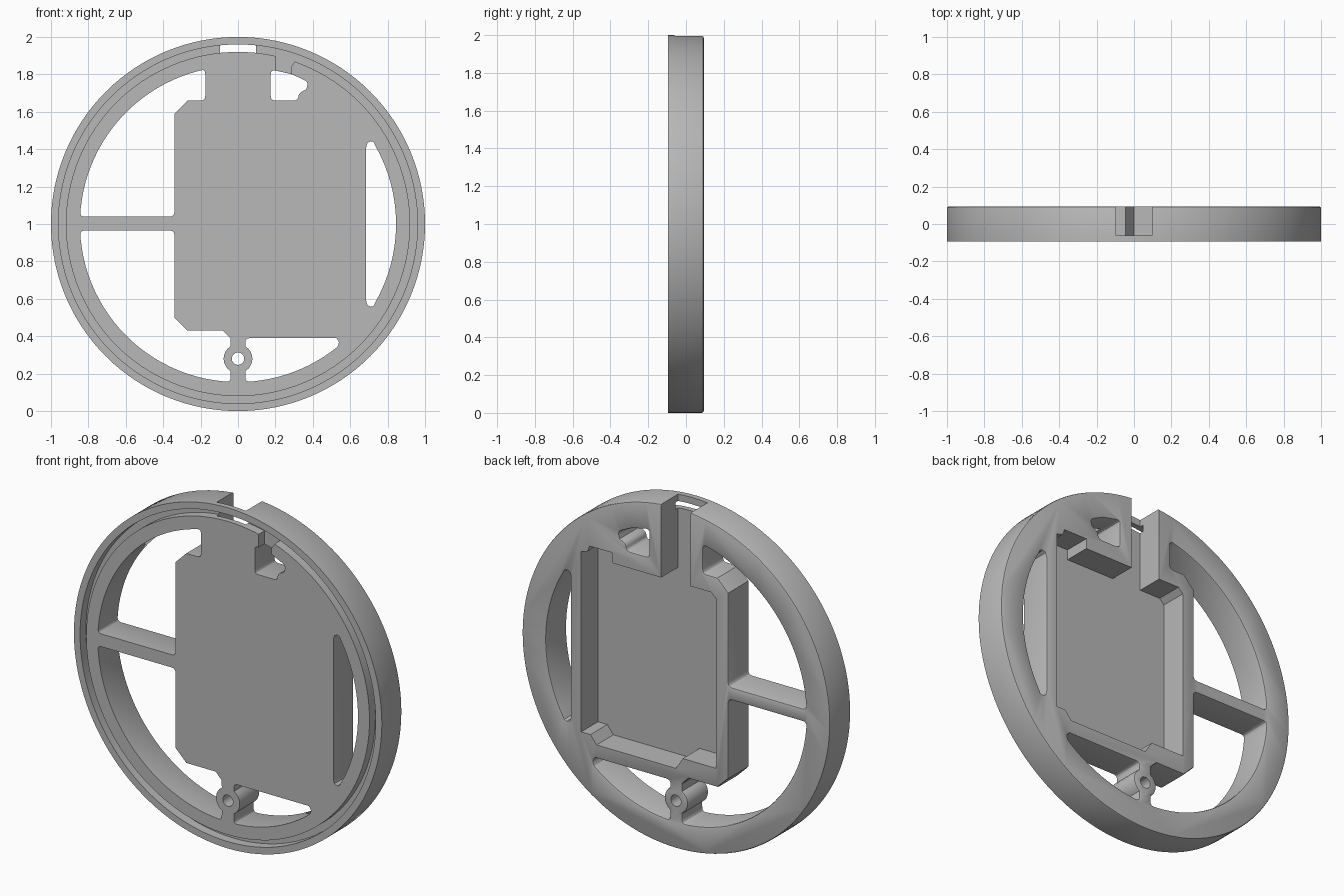
import bpy, bmesh
from math import cos, sin, radians, pi
from mathutils import Vector

cube = bpy.data.objects.get("Cube")
if cube:
    bpy.data.objects.remove(cube, do_unlink=True)

FRONT, BACK, FLOOR = -0.094, 0.094, -0.062
CENTRE, BOSS = (0, 1), (0, 0.28)
R_WIN, R_BOSS = 0.845, 0.077

grey = bpy.data.materials.new("matte grey")
grey.use_nodes = True
grey.diffuse_color = (0.48, 0.48, 0.48, 1)
grey.node_tree.nodes["Principled BSDF"].inputs["Base Color"].default_value = grey.diffuse_color


def arc(centre, r, a0, a1, n):
    """Points along an arc in the x-z plane, angles in degrees."""
    angles = [radians(a0 + (a1 - a0) * i / n) for i in range(n + 1)]
    return [(centre[0] + r * cos(a), centre[1] + r * sin(a)) for a in angles]


def rounded(points, r, limit=55):
    """Round the sharp corners of an outline."""
    pts, out = [Vector(p) for p in points], []
    for i, p in enumerate(pts):
        a, b = pts[i - 1] - p, pts[(i + 1) % len(pts)] - p
        if 180 - a.angle(b) * 180 / pi < limit:
            out.append(p)
            continue
        s = p + a.normalized() * min(r, a.length * 0.45)
        e = p + b.normalized() * min(r, b.length * 0.45)
        for k in range(5):
            t = k / 4
            out.append(s * (1 - t) ** 2 + p * 2 * t * (1 - t) + e * t * t)
    return out


def make(name, bm):
    bmesh.ops.recalc_face_normals(bm, faces=bm.faces)
    mesh = bpy.data.meshes.new(name)
    bm.to_mesh(mesh)
    bm.free()
    mesh.materials.append(grey)
    obj = bpy.data.objects.new(name, mesh)
    bpy.context.collection.objects.link(obj)
    return obj


def prism(name, outline, y0, y1):
    bm = bmesh.new()
    face = bm.faces.new([bm.verts.new((p[0], y0, p[1])) for p in outline])
    ext = bmesh.ops.extrude_face_region(bm, geom=[face])["geom"]
    moved = [v for v in ext if isinstance(v, bmesh.types.BMVert)]
    bmesh.ops.translate(bm, verts=moved, vec=(0, y1 - y0, 0))
    return make(name, bm)


def cut(target, cutter):
    cutter.hide_render = True
    mod = target.modifiers.new("cut", "BOOLEAN")
    mod.operation, mod.solver, mod.object = "DIFFERENCE", "EXACT", cutter
    bpy.context.view_layer.objects.active = target
    bpy.ops.object.modifier_apply(modifier=mod.name)
    bpy.data.objects.remove(cutter, do_unlink=True)


# Round body
frame = prism("round_frame", arc(CENTRE, 1, 0, 360, 128)[:-1], FRONT, BACK)

# Windows around the central tray, the strut and the screw boss
upper_side = arc(CENTRE, R_WIN, 177.3, 101.95, 24) + [
    (-0.175, 1.66), (-0.27, 1.66), (-0.34, 1.59), (-0.34, 1.04)]
lower_side = arc(CENTRE, R_WIN, 182.4, 267.3, 26) + arc(BOSS, R_BOSS, 239, 121, 8) + [
    (-0.04, 0.39), (-0.08, 0.43), (-0.27, 0.43), (-0.34, 0.50), (-0.34, 0.965)]
lower_left = arc(CENTRE, R_WIN, -87.3, -51, 12) + [
    (0.542, 0.37), (0.525, 0.39), (0.04, 0.39)] + arc(BOSS, R_BOSS, 59, -59, 8)
left_side = arc(CENTRE, R_WIN, -30, 30, 20) + [
    (0.725, 1.437), (0.71, 1.443), (0.692, 1.435), (0.685, 1.41),
    (0.685, 0.59), (0.692, 0.565), (0.71, 0.557), (0.725, 0.563)]
top_notch = [(0.175, 1.66), (0.32, 1.66), (0.325, 1.70), (0.365, 1.72),
             (0.375, 1.76), (0.29, 1.80), (0.175, 1.826)]
for outline in (upper_side, lower_side, lower_left, left_side, top_notch):
    cut(frame, prism("window_cutter", rounded(outline, 0.025), FRONT - 0.1, BACK + 0.1))

# Softened edges on the back face
bm = bmesh.new()
bm.from_mesh(frame.data)
bmesh.ops.remove_doubles(bm, verts=bm.verts, dist=0.0002)
edges = [e for e in bm.edges
         if all(abs(v.co.y - BACK) < 0.0005 for v in e.verts)
         and len(e.link_faces) == 2 and e.calc_face_angle() > 1]
bmesh.ops.bevel(bm, geom=edges, offset=0.01, offset_type="OFFSET", segments=2,
                profile=0.5, affect="EDGES", clamp_overlap=False)
bm.to_mesh(frame.data)
bm.free()

# Screw hole
cut(frame, prism("hole_cutter", arc(BOSS, 0.033, 0, 360, 32)[:-1], FRONT - 0.1, BACK + 0.1))

# Tray recess in the back, with the slot running out through the rim
tray = [(0.615, 0.52), (0.555, 0.52), (0.515, 0.47), (0, 0.47), (-0.045, 0.54),
        (-0.26, 0.54), (-0.26, 1.535), (-0.23, 1.565), (-0.095, 1.565),
        (-0.095, 2.1), (0.095, 2.1), (0.095, 1.565), (0.41, 1.565),
        (0.41, 1.625), (0.56, 1.625), (0.575, 1.59), (0.615, 1.58)]
cut(frame, prism("tray_cutter", tray, FLOOR, BACK + 0.1))

# Seal groove in the front face
bm = bmesh.new()
corners = [(0.92, FRONT - 0.05), (0.96, FRONT - 0.05), (0.96, -0.04), (0.92, -0.04)]
ring = [bm.verts.new((r, y, 1)) for r, y in corners]
loop = [bm.edges.new((ring[i - 1], ring[i])) for i in range(4)]
bmesh.ops.spin(bm, geom=ring + loop, cent=(0, 0, 1), axis=(0, 1, 0),
               angle=2 * pi, steps=128, use_merge=True)
bmesh.ops.remove_doubles(bm, verts=bm.verts, dist=0.0001)
cut(frame, make("groove_cutter", bm))

# Short channel joining the groove to the top notch
channel = [(0.2, 1.77), (0.285, 1.77), (0.285, 1.84), (0.31, 1.88), (0.2, 1.917)]
cut(frame, prism("channel_cutter", channel, FRONT - 0.05, -0.04))

# Smooth curved walls, crisp edges
bpy.ops.object.select_all(action="DESELECT")
frame.select_set(True)
bpy.context.view_layer.objects.active = frame
bpy.ops.object.shade_smooth_by_angle(angle=radians(25))
